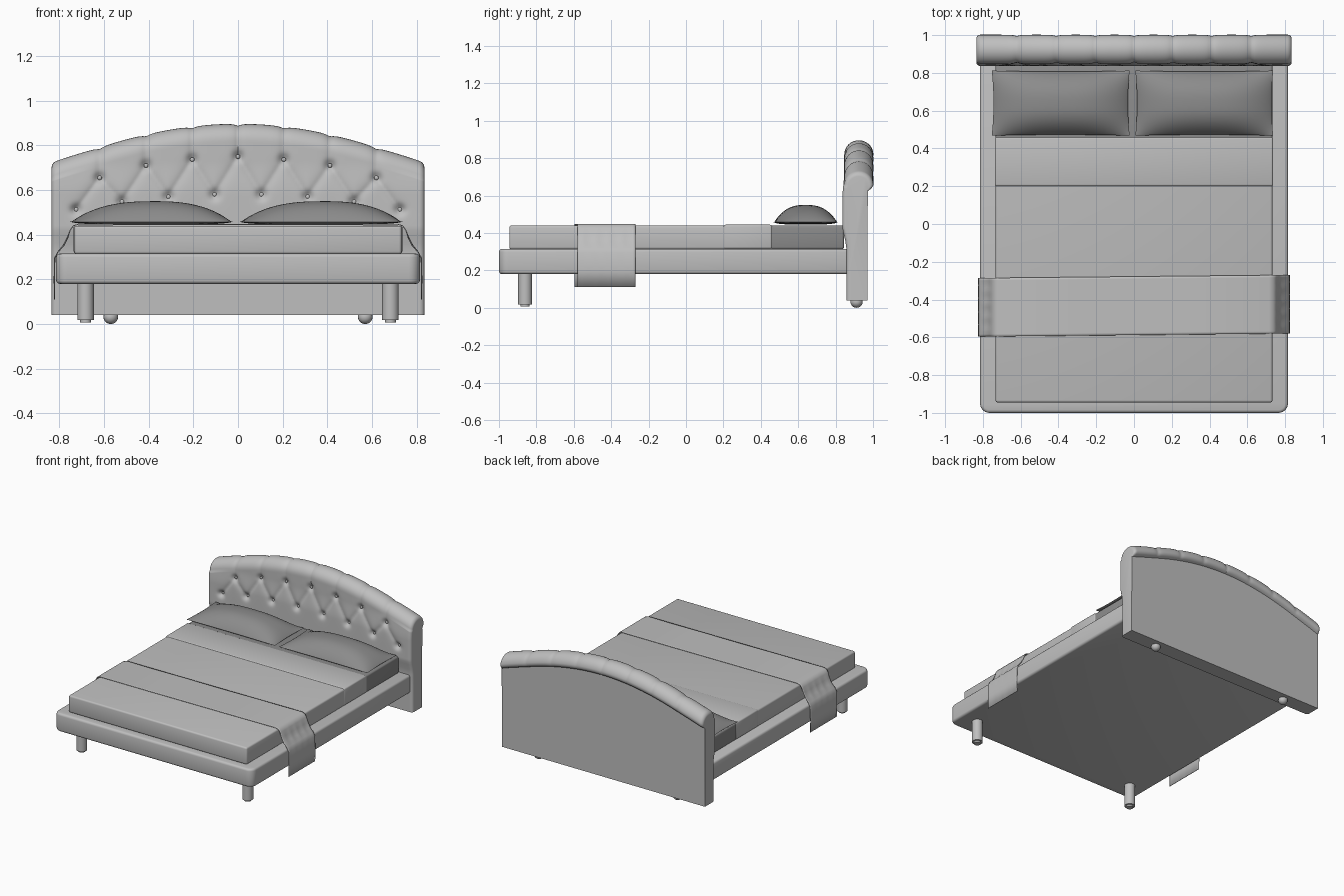
import bpy, bmesh, math
from mathutils import Vector

cube = bpy.data.objects.get("Cube")
if cube:
    bpy.data.objects.remove(cube)


def material(name, value):
    m = bpy.data.materials.new(name)
    m.use_nodes = True
    col = (value, value, value, 1)
    m.diffuse_color = col
    m.node_tree.nodes["Principled BSDF"].inputs["Base Color"].default_value = col
    return m


LIGHT = material("light grey fabric", 0.52)
DARK = material("dark grey linen", 0.26)


def finish(name, bm, mats, angle=40):
    bmesh.ops.recalc_face_normals(bm, faces=bm.faces)
    mesh = bpy.data.meshes.new(name)
    bm.to_mesh(mesh)
    bm.free()
    ob = bpy.data.objects.new(name, mesh)
    bpy.context.collection.objects.link(ob)
    for m in mats:
        mesh.materials.append(m)
    bpy.ops.object.select_all(action="DESELECT")
    ob.select_set(True)
    bpy.context.view_layer.objects.active = ob
    bpy.ops.object.shade_smooth_by_angle(angle=math.radians(angle))
    return ob


def box_bm(lo, hi, bevel, corner=0):
    bm = bmesh.new()
    bmesh.ops.create_cube(bm, size=1)
    for v in bm.verts:
        v.co = Vector([lo[i] if v.co[i] < 0 else hi[i] for i in range(3)])
    if corner:  # round the upright edges at the foot end
        edges = [e for e in bm.edges if all(v.co.y == lo[1] for v in e.verts)
                 and abs(e.verts[0].co.z - e.verts[1].co.z) > 0.01]
        bmesh.ops.bevel(bm, geom=edges, offset=corner, segments=6,
                        profile=0.5, affect="EDGES")
    sharp = [e for e in bm.edges if e.calc_face_angle(0) > 1]
    bmesh.ops.bevel(bm, geom=sharp, offset=bevel, segments=3,
                    profile=0.5, affect="EDGES")
    return bm


def loft(rows, closed=False):
    """Skin equal rows of points; closed rows also get end caps."""
    bm = bmesh.new()
    grid = [[bm.verts.new(p) for p in row] for row in rows]
    n = len(grid[0])
    for a, b in zip(grid, grid[1:]):
        for i in range(n if closed else n - 1):
            j = (i + 1) % n
            bm.faces.new((a[i], a[j], b[j], b[i]))
    if closed:
        bm.faces.new(grid[0])
        bm.faces.new(grid[-1])
    return bm


def smooth(t):
    t = min(1, max(0, t))
    return t * t * (3 - 2 * t)


# Bed frame
finish("bed_frame", box_bm((-0.815, -1, 0.18), (0.815, 0.87, 0.315), 0.016, 0.05), [LIGHT])

# Mattress, with its head end in the dark linen
bm = box_bm((-0.733, -0.945, 0.313), (0.733, 0.845, 0.44), 0.012, 0.015)
bmesh.ops.bisect_plane(bm, geom=bm.verts[:] + bm.edges[:] + bm.faces[:],
                       plane_co=(0, 0.46, 0), plane_no=(0, 1, 0))
for f in bm.faces:
    f.material_index = int(f.calc_center_median().y > 0.46)
finish("mattress", bm, [LIGHT, DARK])

# Folded-back band of the cover
finish("cover_fold", box_bm((-0.736, 0.2, 0.316), (0.736, 0.46, 0.444), 0.01), [LIGHT])

# Runner draped over the mattress
half = [(0.3, 0.446), (0.715, 0.447), (0.738, 0.44), (0.752, 0.42), (0.766, 0.385),
        (0.785, 0.35), (0.808, 0.322), (0.82, 0.295), (0.824, 0.2), (0.822, 0.11)]
profile = [(-x, z) for x, z in reversed(half)] + half
rows = []
for k in range(25):
    y = -0.588 + 0.31 * k / 24
    row = []
    for x, z in profile:
        ripple = 0.005 * math.sin(45 * y) * smooth((0.44 - z) / 0.08)
        row.append((x + math.copysign(ripple, x) * math.sin(30 * z), y + 0.01 * x, z))
    rows.append(row)
runner = finish("runner", loft(rows), [LIGHT], 60)
solid = runner.modifiers.new("thickness", "SOLIDIFY")
solid.thickness = 0.004
solid.offset = 0

# Tufting layout: upper and lower buttons in a zigzag
UPPER = [(0, 0.75), (0.205, 0.737), (0.412, 0.71), (0.62, 0.655)]
LOWER = [(0.105, 0.58), (0.312, 0.57), (0.52, 0.548), (0.725, 0.513)]
buttons = sorted({(s * x, z) for x, z in UPPER + LOWER for s in (1, -1)})
tops = {(s * x, z) for x, z in UPPER for s in (1, -1)}


def seg_dist(p, a, b):
    d = b - a
    t = min(1, max(0, (p - a).dot(d) / d.dot(d)))
    return (p - a - d * t).length


pts = [Vector(b) for b in buttons]


def groove(x, z):
    if z < 0.42:
        return 0
    p = Vector((x, z))
    d = min(seg_dist(p, a, b) for a, b in zip(pts, pts[1:]))
    d = min([d] + [abs(x - bx) for bx, bz in tops if z > bz])
    near = min((p - q).length for q in pts)
    return 0.011 * math.exp(-d / 0.018) + 0.02 * math.exp(-(near / 0.022) ** 2)


def arch(x):
    x = abs(x)
    return 0.897 - 0.29 * x ** 2 + 0.04 * x ** 4 + 0.01 * smooth((x - 0.6) / 0.3)


# Headboard: tufted front, rolled top, flat back
W, R, CY, COLS = 0.835, 0.075, 0.924, 160
xs = [-W + 2 * W * i / COLS for i in range(COLS + 1)]
xs = sorted(xs + [s * (W - d) for s in (1, -1) for d in (0.001, 0.003, 0.006, 0.016)])
rows = []
for x in xs:
    e = max(0, (abs(x) - W + 0.022) / 0.022)
    inset = 0.02 * (1 - math.sqrt(max(0, 1 - e * e)))
    neck = arch(x) - R
    row = []
    for z in [0.04, 0.2, 0.32, 0.36, 0.4] + [0.42 + (neck - 0.42) * k / 40 for k in range(40)]:
        bulge = 0.857 - 0.021 * smooth((z - 0.32) / 0.12) + 0.01 * smooth((z - 0.58) / 0.15)
        row.append((x, bulge + inset + groove(x, z), z))
    for k in range(17):
        a = math.pi * k / 16
        g = groove(x, neck + R * a) * (1 - 0.3 * k / 16) + inset
        row.append((x, CY - (R + 0.003 - g) * math.cos(a), neck + (R - g) * math.sin(a)))
    row += [(x, 0.99 - inset, neck - 0.018), (x, 0.972, neck - 0.025), (x, 0.97, 0.04)]
    rows.append(row)
finish("headboard", loft(rows, True), [LIGHT], 50)


def ball(name, loc, scale):
    bm = bmesh.new()
    bmesh.ops.create_uvsphere(bm, u_segments=16, v_segments=10, radius=1)
    for v in bm.verts:
        v.co = Vector([c * s + l for c, s, l in zip(v.co, scale, loc)])
    finish(name, bm, [LIGHT])


for x, z in buttons:
    ball("headboard_button", (x, 0.862, z), (0.01, 0.006, 0.01))


# Pillows: puffed cushions with a thin pinched rim
def puff(t):
    return (1 - abs(t) ** 2.6) ** 0.9


def pillow(name, cx):
    N = 32
    bm = bmesh.new()
    for top in (True, False):
        rows = []
        for i in range(N + 1):
            u = -math.cos(math.pi * i / N)
            row = []
            for j in range(N + 1):
                v = -math.cos(math.pi * j / N)
                f = puff(u) * puff(v)
                x = cx + 0.365 * u * (1 - 0.025 * (1 - v * v))
                y = 0.64 + 0.172 * v * (1 - 0.03 * (1 - u * u))
                z = 0.458 + (0.092 * f * (1 + 0.03 * u) if top else -0.014 * f ** 0.5)
                row.append(bm.verts.new((x, y, z)))
            rows.append(row)
        for a, b in zip(rows, rows[1:]):
            for j in range(N):
                bm.faces.new((a[j], a[j + 1], b[j + 1], b[j]))
    bmesh.ops.remove_doubles(bm, verts=bm.verts, dist=0.0003)
    finish(name, bm, [DARK], 60)


pillow("right_pillow", -0.388)
pillow("left_pillow", 0.372)


def cylinder(name, x, y, z0, z1, r):
    bm = bmesh.new()
    bmesh.ops.create_cone(bm, cap_ends=True, segments=24, radius1=r, radius2=r, depth=z1 - z0)
    bmesh.ops.translate(bm, verts=bm.verts, vec=(x, y, (z0 + z1) / 2))
    finish(name, bm, [LIGHT])


# Front legs with glides, ball feet under the headboard
for side, s in (("left", 1), ("right", -1)):
    cylinder(side + "_front_leg", s * 0.683, -0.86, 0.018, 0.19, 0.037)
    cylinder(side + "_leg_glide", s * 0.683, -0.86, 0.006, 0.02, 0.024)
    ball(side + "_back_foot", (s * 0.57, 0.912, 0.032), (0.033, 0.033, 0.032))
